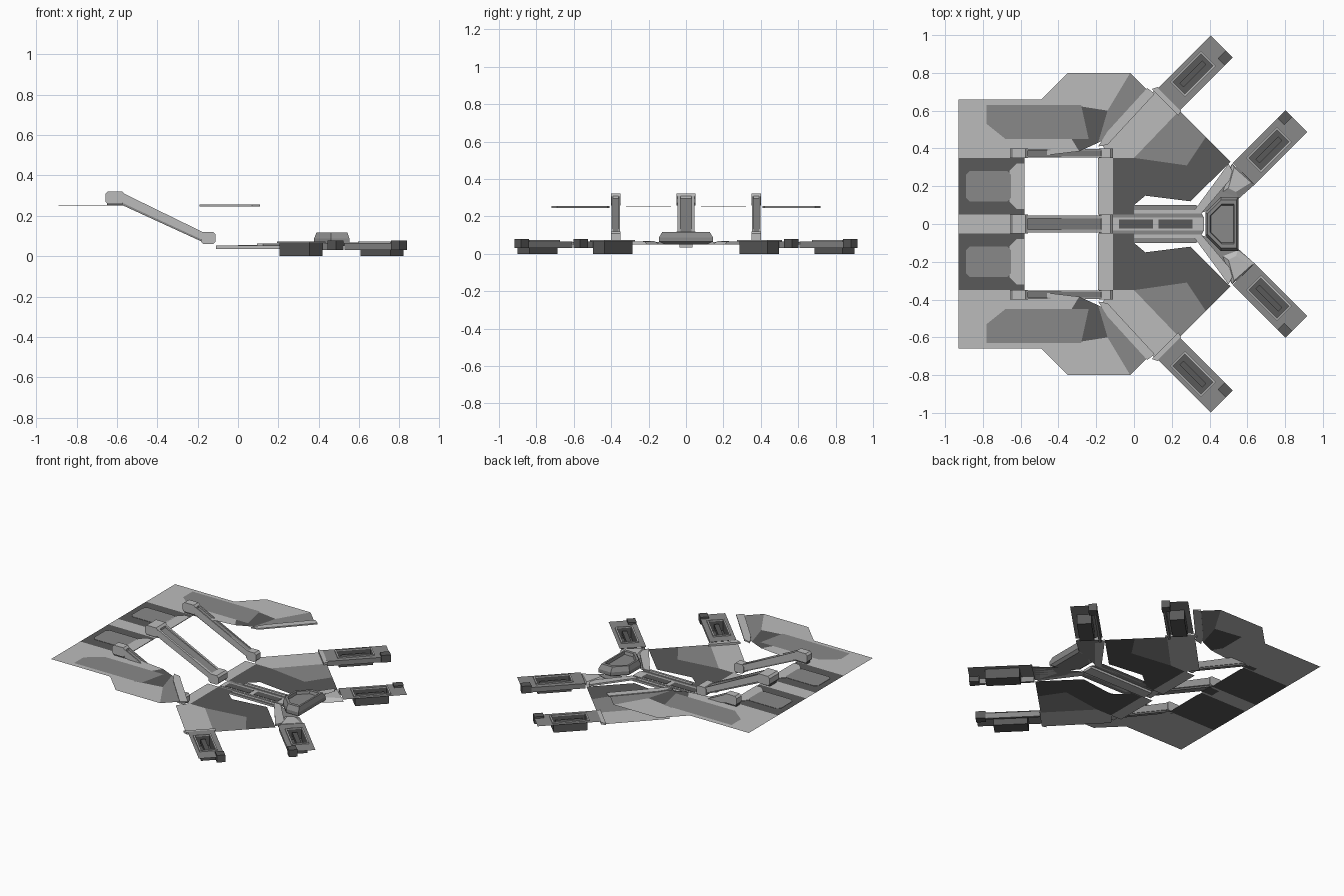
import bpy, bmesh
from math import sqrt

if "Cube" in bpy.data.objects:
    bpy.data.objects.remove(bpy.data.objects["Cube"])

def grey(name, v):
    m = bpy.data.materials.new(name)
    m.diffuse_color = (v, v, v, 1)
    m.use_nodes = True
    m.node_tree.nodes["Principled BSDF"].inputs["Base Color"].default_value = m.diffuse_color
    return m

LIGHT, MID, DARK = grey("light_grey", .5), grey("mid_grey", .25), grey("dark_grey", .1)

def finish(name, bm, mat):
    bmesh.ops.recalc_face_normals(bm, faces=bm.faces[:])
    me = bpy.data.meshes.new(name)
    bm.to_mesh(me)
    bm.free()
    ob = bpy.data.objects.new(name, me)
    bpy.context.collection.objects.link(ob)
    me.materials.append(mat)
    return ob

def loft(name, rings, mat, top=True, bottom=True):
    """Join closed rings of 3D points, with optional caps."""
    bm = bmesh.new()
    vs = [[bm.verts.new(p) for p in r] for r in rings]
    n = len(vs[0])
    for a, b in zip(vs, vs[1:]):
        for i in range(n):
            bm.faces.new((a[i], a[(i + 1) % n], b[(i + 1) % n], b[i]))
    if bottom:
        bm.faces.new(vs[0])
    if top and len(vs) > 1:
        bm.faces.new(vs[-1])
    ob = finish(name, bm, mat)
    if len(vs) == 1 and ob.data.polygons[0].normal.z < 0:
        ob.data.flip_normals()
    return ob

def plate(name, pts, z0, mat, z1=None):
    """Flat sheet, or a slab when z1 is given."""
    zs = [z0] if z1 is None else [z0, z1]
    return loft(name, [[(x, y, z) for x, y in pts] for z in zs], mat)

def both(name, pts, z0, mat, z1=None):
    for s, side in ((1, "left"), (-1, "right")):
        plate(f"{name}_{side}", [(x, y * s) for x, y in pts], z0, mat, z1)

def rect(x0, x1, y0, y1, c=0):
    if not c:
        return [(x0, y0), (x1, y0), (x1, y1), (x0, y1)]
    return [(x0 + c, y0), (x1 - c, y0), (x1, y0 + c), (x1, y1 - c),
            (x1 - c, y1), (x0 + c, y1), (x0, y1 - c), (x0, y0 + c)]

def side_prism(name, xz, y0, y1, mat):
    return loft(name, [[(x, y, z) for x, z in xz] for y in (y0, y1)], mat)

def frame(name, outer, inner, z0, z1, mat):
    """Raised rim whose inner wall drops back down."""
    return loft(name, [[(x, y, z0) for x, y in outer], [(x, y, z1) for x, y in outer],
                       [(x, y, z1) for x, y in inner], [(x, y, z0) for x, y in inner]],
                mat, False, False)

# Upper deck: rear bar and side arms
DZ = .25
plate("deck_centre_stripe", rect(-.93, -.58, -.05, .05), DZ, LIGHT)
both("deck_dark_bay", rect(-.93, -.58, .05, .35), DZ, DARK)
both("deck_arm", [(-.93, .35), (-.58, .35), (-.29, .385), (-.33, .45), (-.33, .66), (-.93, .66)], DZ, LIGHT)
both("deck_bay_panel", rect(-.89, -.65, .12, .28, .02), DZ + .002, MID, DZ + .004)
both("deck_bay_sill", [(-.66, .12), (-.62, .08), (-.58, .08), (-.58, .32), (-.62, .32), (-.66, .28)],
     DZ + .001, LIGHT, DZ + .004)
both("deck_arm_inlay", [(-.78, .63), (-.28, .63), (-.24, .45), (-.68, .45), (-.78, .53)], DZ + .002, MID)

# Pods at the ends of the arms
both("pod_outer_panel", [(-.49, .66), (-.35, .8), (-.02, .8), (-.14, .6), (-.33, .63), (-.33, .66)], DZ, LIGHT)
both("pod_inner_panel", [(-.33, .63), (-.14, .6), (-.19, .43), (-.29, .385), (-.33, .45)], DZ, DARK)
both("pod_front_panel", [(-.14, .6), (-.02, .8), (.07, .71), (-.14, .455), (-.19, .43)], DZ, MID)
both("pod_rim", [(-.19, .41), (-.14, .42), (.11, .69), (.07, .72), (-.14, .49)], DZ - .004, LIGHT, DZ + .005)

# Sloping struts between deck and hull
def strut(name, y, w):
    def octa(x, z, a, b):
        return [(x + p * .95, z + q * .95) for p, q in rect(-a, a, -b, b, min(a, b) * .4)]
    side_prism(name + "_upper_joint", octa(-.61, .29, .05, .033), y - w, y + w, LIGHT)
    side_prism(name + "_lower_joint", octa(-.148, .09, .038, .032), y - w, y + w, LIGHT)
    side_prism(name + "_core", [(-.60, .265), (-.17, .068), (-.15, .105), (-.58, .305)],
               y - w * .65, y + w * .65, MID)
    for s in (-1, 1):
        a, b = sorted((y + s * w * .6, y + s * w * .9))
        side_prism(name + "_rail", [(-.59, .272), (-.17, .078), (-.155, .11), (-.575, .315)], a, b, LIGHT)
    plate(name + "_foot", rect(-.65, -.57, y - w * .7, y + w * .7), .25, DARK, .268)

strut("centre_strut", 0, .05)
strut("left_strut", .375, .025)
strut("right_strut", -.375, .025)

# Lower hull panels
HZ = .05
both("hull_rear_sill", rect(-.19, -.11, .05, .35), HZ, LIGHT)
both("hull_rear_panel", rect(-.11, .0, .05, .35), HZ, DARK)
both("hull_inner_panel", [(0, .1), (.06, .15), (.3, .12), (.28, .31), (.0, .35)], HZ, DARK)
both("hull_middle_panel", [(0, .35), (.28, .31), (.38, .46), (.24, .6)], HZ, MID)
both("hull_outer_panel", [(.3, .12), (.51, .33), (.38, .46), (.28, .31)], HZ, DARK)
both("hull_shoulder", [(-.12, .35), (0, .35), (.24, .6), (.12, .72), (-.17, .42)], HZ, LIGHT)
both("hull_shoulder_rim", [(.095, .715), (.235, .575), (.25, .6), (.125, .725)], HZ, LIGHT, .063)
both("hull_front_brace", [(.31, .06), (.36, .06), (.53, .26), (.5, .32), (.45, .25)], HZ, LIGHT, .062)
both("hull_neck_plate", [(.36, .06), (.55, .13), (.64, .21), (.52, .32)], HZ, MID)

# Sloped fairing at each forward leg root
for s in (-1, 1):
    loft("leg_root_fairing", [[(.47, .17 * s, .05), (.55, .14 * s, .05), (.64, .21 * s, .05), (.52, .32 * s, .05)],
                              [(.50, .19 * s, .068), (.54, .17 * s, .068), (.62, .22 * s, .066),
                               (.53, .30 * s, .066)]], LIGHT)

# Spine with two recessed slots
plate("hull_spine", rect(-.11, .37, -.035, .035), .035, LIGHT, .052)
both("spine_side_strip", [(-.11, .035), (.37, .035), (.33, .1), (0, .1), (-.05, .06), (-.11, .06)], HZ, MID)
both("spine_rail", rect(0, .36, .055, .075), HZ, LIGHT, .056)
for x in (-.08, .13):
    plate("spine_slot", rect(x, x + .18, -.025, .025), .052, DARK, .054)

# Front turret with sunken top
def turret_ring(k, z):
    pts = [(.38, .06), (.46, .14), (.55, .14), (.55, -.14), (.46, -.14), (.38, -.06)]
    return [(.47 + (x - .47) * k, y * k, z) for x, y in pts]

loft("front_turret", [turret_ring(.8, .05), turret_ring(1.03, .065), turret_ring(1.03, .088),
                      turret_ring(.9, .118), turret_ring(.75, .118), turret_ring(.7, .1)], MID)

# Four diagonal legs: framed sheet, sunken box and tip block
D = 1 / sqrt(2)
for side in (-1, 1):
    for kind, bx, by, f in (("rear", .185, .66, -1), ("front", .58, .265, 1)):
        def at(pts):
            return [(bx + D * (s - f * l), side * (by + D * (s + f * l))) for s, l in pts]
        name = f"{kind}_leg_{'left' if side > 0 else 'right'}"
        hole = at(rect(.08, .29, -.05, .04))
        loft(name + "_sheet", [[(x, y, .066) for x, y in at(rect(0, .395, -.082, .082))],
                               [(x, y, .066) for x, y in hole]], MID, False, False)
        loft(name + "_box", [[(x, y, z) for x, y in hole] for z in (0, .066)], DARK, top=False)
        frame(name + "_rim", at(rect(.07, .3, -.06, .05)), hole, .066, .074, LIGHT)
        plate(name + "_inner_rail", at(rect(.10, .27, -.02, .01)), .03, DARK, .055)
        plate(name + "_tip_block", at(rect(.335, .395, .03, .082)), .03, DARK, .078)
        plate(name + "_side_skirt", at(rect(.0, .335, .06, .075)), .03, MID, .066)
